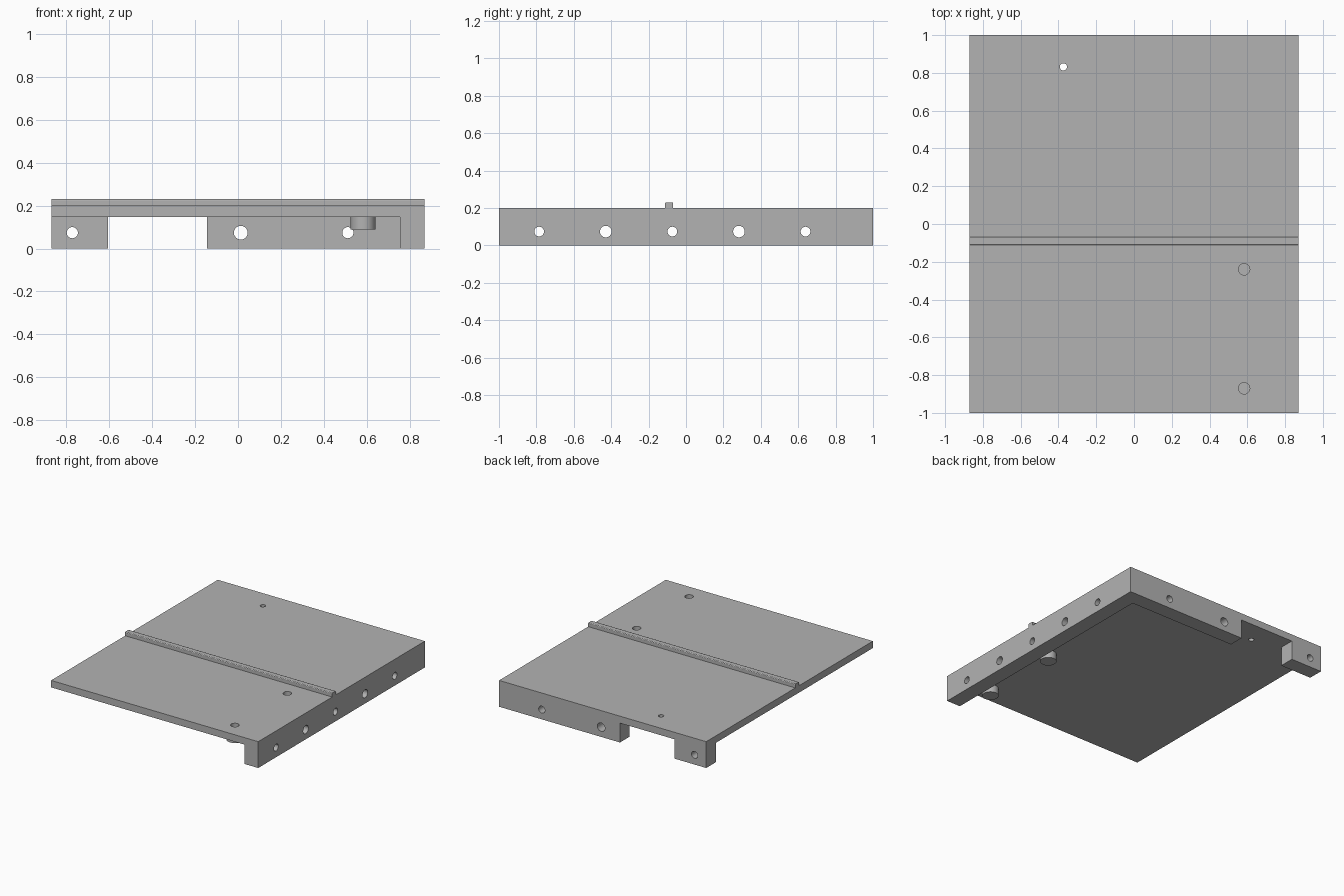
import bpy
from math import pi

default = bpy.data.objects.get("Cube")
if default:
    bpy.data.objects.remove(default, do_unlink=True)

# Overall dimensions
W, D, TOP, UNDER = 0.87, 1.0, 0.2, 0.147
WALL = 0.116
HOLE_Z = 0.074

grey = bpy.data.materials.new("plain grey")
grey.use_nodes = True
colour = (0.45, 0.45, 0.45, 1)
grey.diffuse_color = colour
grey.node_tree.nodes["Principled BSDF"].inputs["Base Color"].default_value = colour


def box(name, x0, x1, y0, y1, z0, z1):
    bpy.ops.mesh.primitive_cube_add(size=1)
    ob = bpy.context.object
    ob.name = name
    ob.location = ((x0 + x1) / 2, (y0 + y1) / 2, (z0 + z1) / 2)
    ob.scale = (x1 - x0, y1 - y0, z1 - z0)
    bpy.ops.object.transform_apply(location=True, rotation=False, scale=True)
    ob.data.materials.append(grey)
    return ob


def rod(name, centre, radius, length, axis="Z"):
    turn = {"X": (0, pi / 2, 0), "Y": (pi / 2, 0, 0), "Z": (0, 0, 0)}[axis]
    bpy.ops.mesh.primitive_cylinder_add(
        vertices=40, radius=radius, depth=length, location=centre, rotation=turn)
    ob = bpy.context.object
    ob.name = name
    ob.data.materials.append(grey)
    return ob


def combine(target, tool, operation="DIFFERENCE"):
    mod = target.modifiers.new("combine", "BOOLEAN")
    mod.operation = operation
    mod.solver = "EXACT"
    mod.object = tool
    bpy.context.view_layer.objects.active = target
    bpy.ops.object.modifier_apply(modifier=mod.name)
    bpy.data.objects.remove(tool, do_unlink=True)


# Panel with a full right wall and a back wall, hollowed from below
panel = box("panel_with_walls", -W, W, -D, D, 0, TOP)
combine(panel, box("pocket", -1, W - WALL, -1.2, D - WALL, -0.1, UNDER))

# Gap in the back wall
combine(panel, box("back_gap", -0.605, -0.145, 0.8, 1.2, -0.1, UNDER))

# Round pegs under the panel, each with a blind bore from the top
for y in (-0.24, -0.87):
    combine(panel, rod("peg", (0.583, y, 0.13), 0.058, 0.08), "UNION")
    combine(panel, rod("bore", (0.583, y, 0.21), 0.03, 0.2))

# Holes through the right wall
for i in range(5):
    spot = (W - WALL / 2, -0.785 + 0.356 * i, HOLE_Z)
    combine(panel, rod("side_hole", spot, 0.031 if i % 2 else 0.026, 0.2, "X"))

# Holes through the back wall
for x, radius in ((-0.772, 0.026), (0.013, 0.032), (0.512, 0.026)):
    combine(panel, rod("back_hole", (x, D - WALL / 2, HOLE_Z), radius, 0.2, "Y"))

# Small hole through the panel
combine(panel, rod("small_hole", (-0.374, 0.832, TOP), 0.019, 0.3))

# Raised rail across the top with softened upper edges
rail = box("top_rail", -W, W, -0.112, -0.069, TOP - 0.01, 0.23)
bevel = rail.modifiers.new("soft_edges", "BEVEL")
bevel.width = 0.005
bevel.segments = 2
bevel.affect = "EDGES"
weights = rail.data.attributes.new("bevel_weight_edge", "FLOAT", "EDGE")
for edge in rail.data.edges:
    a, b = (rail.data.vertices[v].co for v in edge.vertices)
    if min(a.z, b.z) > TOP and abs(a.x - b.x) > W:
        weights.data[edge.index].value = 1
bevel.limit_method = "WEIGHT"

# Smooth the round surfaces, keep corners crisp
bpy.ops.object.select_all(action="DESELECT")
for ob in (panel, rail):
    ob.select_set(True)
bpy.context.view_layer.objects.active = panel
bpy.ops.object.shade_smooth_by_angle(angle=pi / 6)
